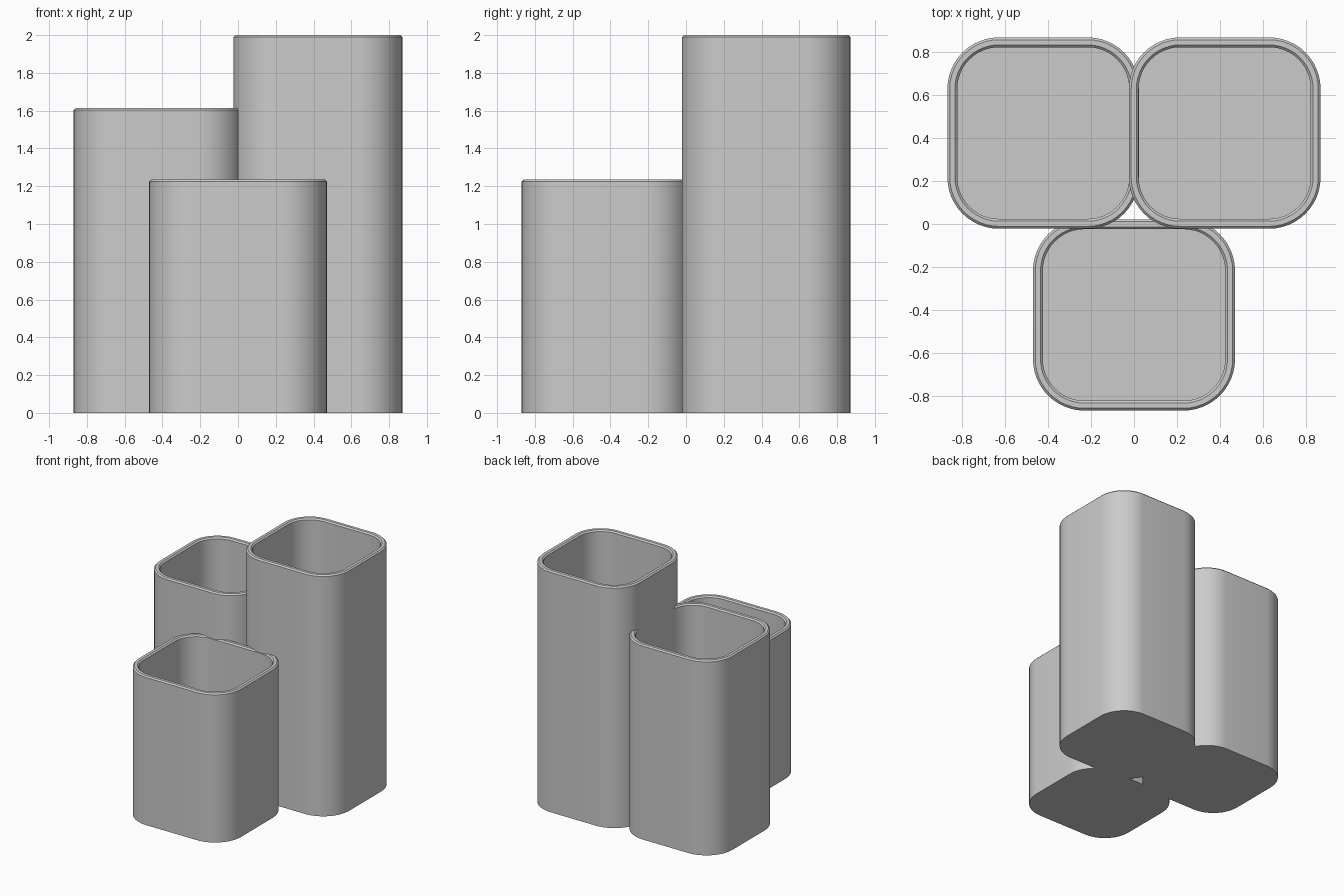
import bpy, bmesh, math

cube = bpy.data.objects.get("Cube")
if cube:
    bpy.data.objects.remove(cube, do_unlink=True)

WALL, FLOOR, CHAMFER, RADIUS, STEPS = 0.046, 0.046, 0.011, 0.24, 12

grey = bpy.data.materials.new("plain_grey")
grey.use_nodes = True
grey.diffuse_color = (0.6, 0.6, 0.6, 1)
grey.node_tree.nodes["Principled BSDF"].inputs["Base Color"].default_value = grey.diffuse_color


def rounded_ring(bm, half_x, half_y, inset, z):
    """Rounded rectangle of vertices, moved inward by inset."""
    verts = []
    for corner, (sx, sy) in enumerate([(1, 1), (-1, 1), (-1, -1), (1, -1)]):
        for i in range(STEPS + 1):
            a = (corner + i / STEPS) * math.pi / 2
            verts.append(bm.verts.new((sx * (half_x - RADIUS) + (RADIUS - inset) * math.cos(a),
                                       sy * (half_y - RADIUS) + (RADIUS - inset) * math.sin(a), z)))
    return verts


def make_cup(name, x, y, width, depth, height):
    """Open container with a floor and a chamfered rim."""
    bm = bmesh.new()
    section = [(0, 0), (0, height - CHAMFER), (CHAMFER, height),
               (WALL - CHAMFER, height), (WALL, height - CHAMFER), (WALL, FLOOR)]
    rings = [rounded_ring(bm, width / 2, depth / 2, inset, z) for inset, z in section]
    for low, high in zip(rings, rings[1:]):
        for i in range(len(low)):
            j = (i + 1) % len(low)
            bm.faces.new((low[i], low[j], high[j], high[i]))
    bm.faces.new(rings[0][::-1])
    bm.faces.new(rings[-1])
    mesh = bpy.data.meshes.new(name)
    bm.to_mesh(mesh)
    bm.free()
    mesh.materials.append(grey)
    cup = bpy.data.objects.new(name, mesh)
    cup.location = (x, y, 0)
    bpy.context.collection.objects.link(cup)
    bpy.ops.object.select_all(action='DESELECT')
    cup.select_set(True)
    bpy.context.view_layer.objects.active = cup
    bpy.ops.object.shade_smooth_by_angle(angle=math.radians(30))


# Three overlapping cups of different heights
make_cup("tall_cup", 0.423, 0.424, 0.894, 0.892, 2.0)
make_cup("middle_cup", -0.423, 0.424, 0.894, 0.892, 1.615)
make_cup("short_cup", 0, -0.424, 0.942, 0.892, 1.235)
